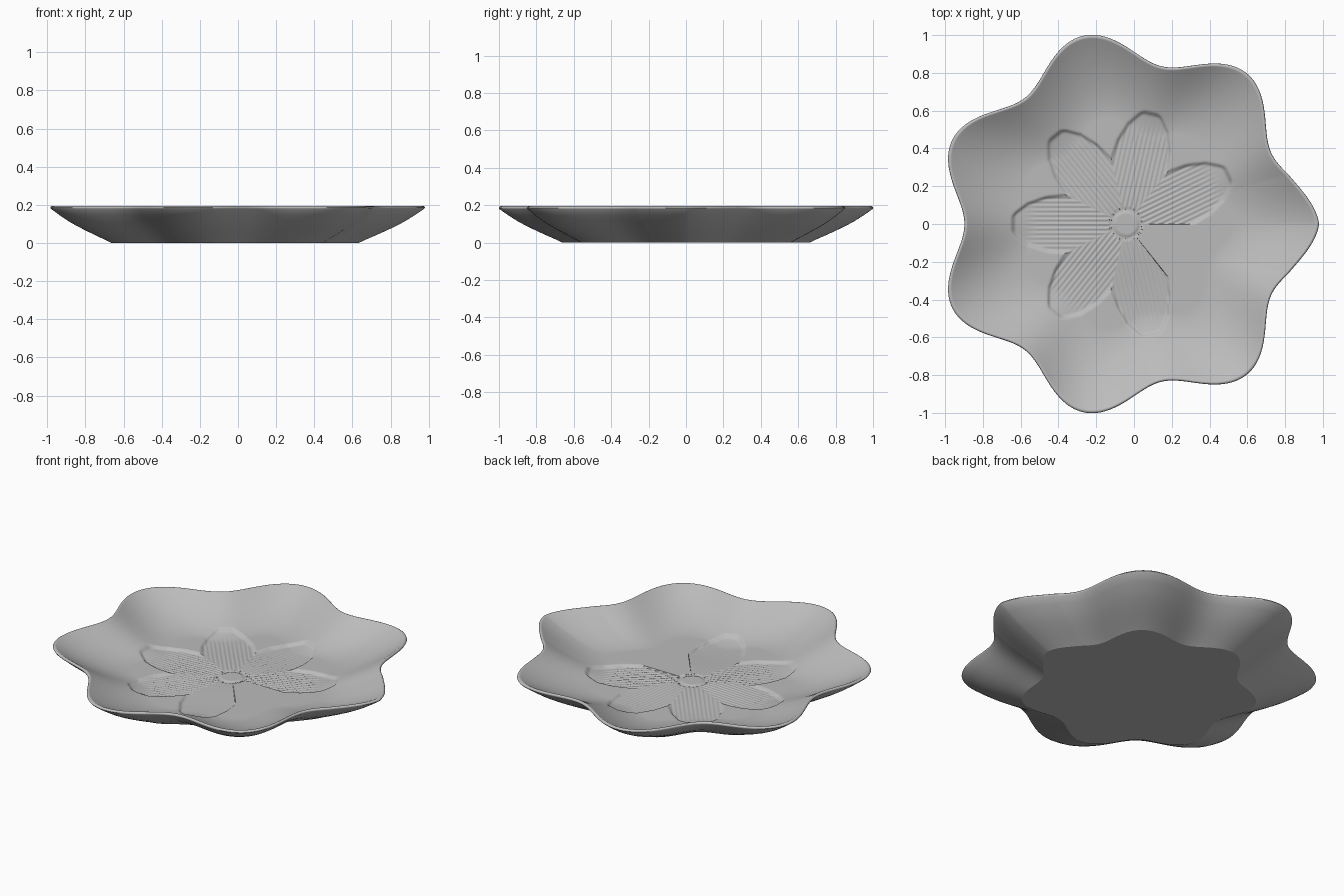
import bpy, bmesh, math

cube = bpy.data.objects.get("Cube")
if cube:
    bpy.data.objects.remove(cube, do_unlink=True)

LOBES = 7
SEGMENTS = LOBES * 84
CENTRE_X = -0.042
SECTOR = 2 * math.pi / LOBES
FLOOR, DEPTH = 0.06, 0.014


def smooth(a, b, x):
    t = min(1, max(0, (x - a) / (b - a)))
    return t * t * (3 - 2 * t)


def interpolate(points, x):
    for (x0, y0), (x1, y1) in zip(points, points[1:]):
        if x <= x1:
            return y0 + (y1 - y0) * (x - x0) / (x1 - x0)
    return points[-1][1]


def outline(angle):
    """Lobed rim radius; the lobe on +x is a little pointed."""
    r = 0.939 + 0.083 * math.cos(LOBES * angle)
    off = abs(math.remainder(angle, 2 * math.pi))
    if off < 0.3:
        r -= 0.013 * math.sin(math.pi * off / 0.3)
    return r


# Half width of a petal along its axis, up to its blunt tip
PETAL = [(0, 0), (0.32, 0.155), (0.42, 0.145), (0.52, 0.11), (0.58, 0.065), (0.605, 0.04)]


def flower(r, angle):
    """Height of the sunk, ribbed flower relief: six petals, one sector plain."""
    if r > 0.65:
        return 0
    if r < 0.085:
        return -0.006 * smooth(0.06, 0.07, r)
    k = int((angle % (2 * math.pi)) / SECTOR)
    if k == LOBES - 1:
        return 0
    local = angle % (2 * math.pi) - (k + 0.5) * SECTOR
    along, side = r * math.cos(local), r * math.sin(local)
    half = interpolate(PETAL, along)
    inside = 1 - smooth(0.585, 0.612, along)
    if along > 0.3:
        inside *= 1 - smooth(half - 0.014, half + 0.008, abs(side))
    # Ribs run along the petal and fade out towards the tip
    ribs = 0.0016 * math.cos(side * 2 * math.pi / 0.024) * (1 - smooth(0.45, 0.57, along))
    return inside * (ribs - 0.003 - (DEPTH - 0.003) * smooth(0.1, 0.45, along))


def inner_wall(s):
    return FLOOR + (0.192 - FLOOR) * max(0, (s - 0.56) / 0.42) ** 1.7


# Profile from the middle of the floor, over the rim, down to the foot
rings = [(0.01 + 0.71 * i / 90, None) for i in range(91)]
rings += [(0.72 + 0.26 * i / 14, None) for i in range(1, 15)]
rings += [(0.986, 0.195), (0.992, 0.194), (0.998, 0.190), (1.0, 0.185), (0.996, 0.179),
          (0.95, 0.147), (0.90, 0.115), (0.85, 0.088), (0.80, 0.064),
          (0.75, 0.041), (0.70, 0.019), (0.66, 0.0)]

bm = bmesh.new()
angles = [2 * math.pi * i / SEGMENTS for i in range(SEGMENTS)]
radii = [outline(a) for a in angles]
loops = []
for s, z in rings:
    loop = []
    for a, rim in zip(angles, radii):
        r = s * rim
        h = inner_wall(s) + flower(r, a) if z is None else z
        loop.append(bm.verts.new((CENTRE_X + r * math.cos(a), r * math.sin(a), h)))
    loops.append(loop)
for low, high in zip(loops, loops[1:]):
    for i in range(SEGMENTS):
        j = (i + 1) % SEGMENTS
        bm.faces.new((low[i], high[i], high[j], low[j]))

# Close the middle of the floor and the flat foot
for loop, z in ((loops[0], FLOOR), (loops[-1], 0)):
    hub = bm.verts.new((CENTRE_X, 0, z))
    for i in range(SEGMENTS):
        bm.faces.new((loop[i], loop[(i + 1) % SEGMENTS], hub))
bmesh.ops.recalc_face_normals(bm, faces=bm.faces)

# Crisp edge around the foot
foot = loops[-1]
for i in range(SEGMENTS):
    bm.edges.get((foot[i], foot[(i + 1) % SEGMENTS])).smooth = False

mesh = bpy.data.meshes.new("lobed_dish")
bm.to_mesh(mesh)
bm.free()
dish = bpy.data.objects.new("lobed_dish", mesh)
bpy.context.collection.objects.link(dish)

grey = bpy.data.materials.new("plain_grey")
grey.use_nodes = True
colour = (0.5, 0.5, 0.5, 1)
grey.diffuse_color = colour
grey.node_tree.nodes["Principled BSDF"].inputs["Base Color"].default_value = colour
mesh.materials.append(grey)

bpy.ops.object.select_all(action="DESELECT")
dish.select_set(True)
bpy.context.view_layer.objects.active = dish
bpy.ops.object.shade_smooth_by_angle(angle=math.radians(50), keep_sharp_edges=True)
